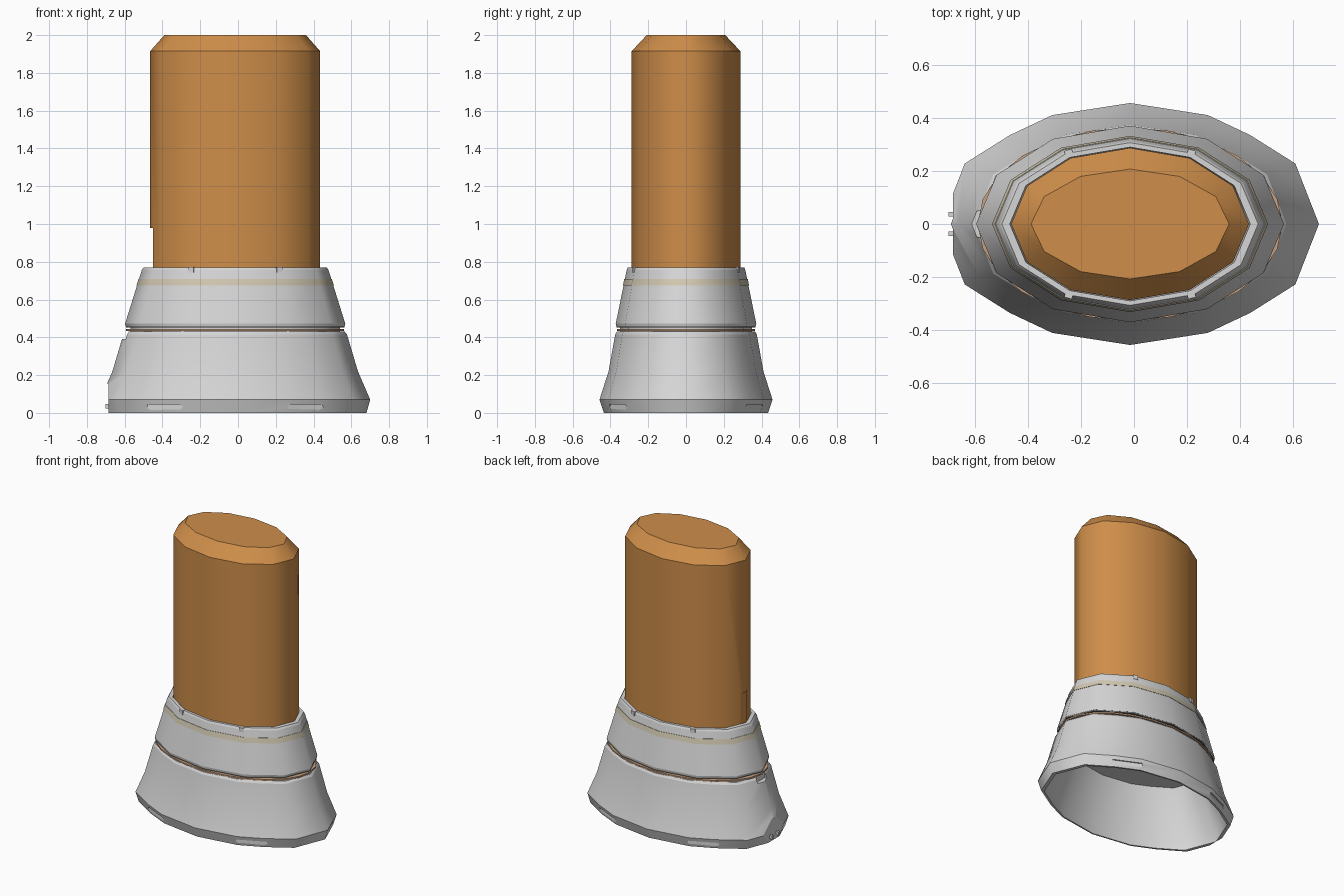
import bpy, bmesh, math
from mathutils import Matrix, Vector

if "Cube" in bpy.data.objects:
    bpy.data.objects.remove(bpy.data.objects["Cube"])

CX = -0.015  # shared axis of the oval parts


def material(name, rgb):
    m = bpy.data.materials.new(name)
    m.use_nodes = True
    m.diffuse_color = (*rgb, 1)
    m.node_tree.nodes["Principled BSDF"].inputs["Base Color"].default_value = (*rgb, 1)
    return m


orange = material("orange", (0.62, 0.27, 0.068))
grey = material("light grey", (0.67, 0.67, 0.67))
gold = material("pale gold", (0.64, 0.58, 0.44))
tan = material("tan", (0.58, 0.36, 0.22))
dark = material("dark grey", (0.2, 0.2, 0.19))


def oval(n):
    return [(math.cos(2 * math.pi * i / n), math.sin(2 * math.pi * i / n)) for i in range(n)]


# Unit outline of the skirt: one quarter, mirrored twice
quarter = [(1, 0), (0.875, 0.5), (0.636, 0.735), (0.412, 0.9)]
half = quarter + [(0, 1)] + [(-x, y) for x, y in reversed(quarter)]
SKIRT = half + [(x, -y) for x, y in reversed(half[1:-1])]


def finish(bm, name, mat):
    bmesh.ops.recalc_face_normals(bm, faces=bm.faces)
    me = bpy.data.meshes.new(name)
    bm.to_mesh(me)
    bm.free()
    ob = bpy.data.objects.new(name, me)
    bpy.context.collection.objects.link(ob)
    me.materials.append(mat)
    return ob


def loft(name, outline, rings, mat, soft=(), closed=False):
    """Stack scaled outlines (rx, ry, z); ring edges are sharp unless listed in soft."""
    bm = bmesh.new()
    n = len(outline)
    loops = [[bm.verts.new((CX + x * rx, y * ry, z)) for x, y in outline] for rx, ry, z in rings]
    pairs = list(zip(loops, loops[1:]))
    if closed:
        pairs.append((loops[-1], loops[0]))
    for a, b in pairs:
        for i in range(n):
            j = (i + 1) % n
            bm.faces.new((a[i], a[j], b[j], b[i])).smooth = True
    if not closed:
        bm.faces.new(loops[0])
        bm.faces.new(loops[-1])
    for k, loop in enumerate(loops):
        if k not in soft:
            for i in range(n):
                e = bm.edges.get((loop[i], loop[(i + 1) % n]))
                e.smooth = False
    return finish(bm, name, mat)


def box(name, centre, size, mat, angle=0, taper=1):
    bm = bmesh.new()
    bmesh.ops.create_cube(bm, size=1)
    for v in bm.verts:
        if v.co.z > 0:
            v.co.x *= taper
    bmesh.ops.scale(bm, vec=size, verts=bm.verts)
    bmesh.ops.transform(bm, matrix=Matrix.Translation(Vector(centre)) @ Matrix.Rotation(angle, 4, "Z"),
                        verts=bm.verts)
    return finish(bm, name, mat)


def cut(target, cutter):
    cutter.hide_render = True
    cutter.display_type = "WIRE"
    mod = target.modifiers.new("cut", "BOOLEAN")
    mod.operation = "DIFFERENCE"
    mod.solver = "EXACT"
    mod.object = cutter
    cutter.hide_set(True)


# Tall oval core with a chamfered top
core = loft("core", oval(12), [(0.45, 0.288, 0.46), (0.45, 0.288, 1.915), (0.375, 0.208, 2.0)], orange)
cut(core, box("core_chip_cutter", (-0.5, 0, 0.87), (0.1, 0.3, 0.22), orange))

# Hollow flared skirt: inside ceiling, inner wall, bevelled rim, outer wall, top
skirt = loft("skirt", SKIRT, [
    (0.52, 0.33, 0.39), (0.66, 0.425, 0.07), (0.67, 0.425, 0.0), (0.695, 0.435, 0.0),
    (0.715, 0.458, 0.07), (0.65, 0.41, 0.22), (0.592, 0.375, 0.415), (0.58, 0.366, 0.43)],
    grey, soft=(1, 5))

# Trapezoid recesses around the rim
for sx in (-1, 1):
    for sy in (-1, 1):
        cut(skirt, box("rim_recess_cutter", (CX + sx * 0.385, sy * 0.385, 0.01), (0.25, 0.06, 0.07),
                       grey, angle=-sx * sy * 0.44, taper=0.78))

# Flattened latch area on the right end, with two prongs
cut(skirt, box("latch_cutter", (-0.735, 0, 0.06), (0.1, 0.3, 0.19), grey))
cut(skirt, box("skirt_notch_cutter", (-0.63, 0, 0.42), (0.1, 0.1, 0.06), grey))
for sy in (-1, 1):
    box("latch_prong", (-0.69, sy * 0.037, 0.035), (0.025, 0.018, 0.025), grey)

# Groove between skirt and collar with thin seals
loft("groove_core", oval(12), [(0.555, 0.35, 0.42), (0.555, 0.35, 0.47)], grey)
loft("lower_seal", oval(24), [(0.577, 0.365, 0.434), (0.577, 0.365, 0.444)], tan)
loft("upper_seal", oval(12), [(0.578, 0.369, 0.452), (0.578, 0.369, 0.46)], dark)

# Tapered collar around the core
loft("collar", oval(12), [
    (0.44, 0.28, 0.46), (0.58, 0.37, 0.46), (0.583, 0.372, 0.472), (0.494, 0.314, 0.757),
    (0.485, 0.308, 0.77), (0.455, 0.291, 0.77)], grey, closed=True)

# Painted band on the collar
loft("collar_band", oval(12), [
    (0.515, 0.325, 0.675), (0.5225, 0.3335, 0.675), (0.5115, 0.3265, 0.71), (0.505, 0.318, 0.71)],
    gold, closed=True)

# Small clips on the collar lip
for sx in (-1, 1):
    for sy in (-1, 1):
        box("collar_clip", (CX + sx * 0.232, sy * 0.27, 0.757), (0.03, 0.022, 0.03), grey,
            angle=-sx * sy * 0.3)
